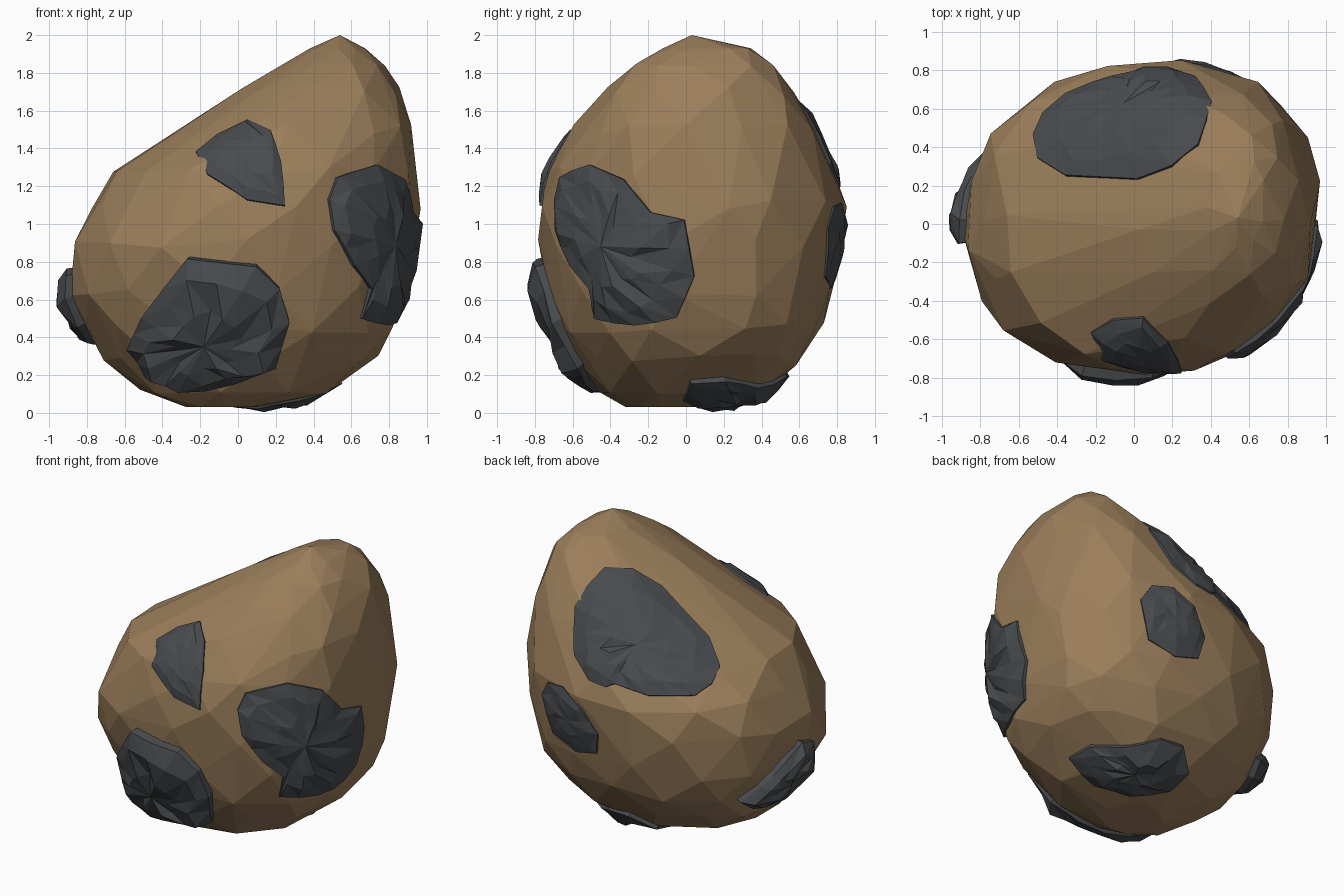
import bpy, bmesh, math, random
from mathutils import Vector
from mathutils.bvhtree import BVHTree

random.seed(7)
CENTRE = Vector((0.08, 0.05, 0.9))


def material(name, rgb):
    m = bpy.data.materials.new(name)
    m.diffuse_color = (*rgb, 1)
    return m


def make_object(bm, name, mat):
    bmesh.ops.recalc_face_normals(bm, faces=bm.faces)
    me = bpy.data.meshes.new(name)
    bm.to_mesh(me)
    me.materials.append(mat)
    ob = bpy.data.objects.new(name, me)
    bpy.context.collection.objects.link(ob)
    return ob


brown = material("brown_stone", (0.33, 0.21, 0.105))
dark = material("dark_mineral", (0.065, 0.07, 0.076))

# Boulder cross-sections: z, x min, x max, y min, y max, centre x, centre y
rings = [
    (0.03, -0.28, 0.10, -0.32, 0.06, -0.1, -0.12),
    (0.12, -0.52, 0.48, -0.46, 0.42, 0.0, 0.0),
    (0.28, -0.70, 0.74, -0.57, 0.60, 0.0, 0.05),
    (0.45, -0.81, 0.85, -0.67, 0.72, 0.0, 0.05),
    (0.65, -0.90, 0.91, -0.73, 0.78, 0.0, 0.02),
    (0.90, -0.88, 0.94, -0.77, 0.82, 0.0, 0.03),
    (1.10, -0.78, 0.96, -0.77, 0.85, 0.05, 0.1),
    (1.28, -0.66, 0.95, -0.73, 0.78, 0.1, -0.08),
    (1.50, -0.26, 0.91, -0.59, 0.68, 0.35, -0.06),
    (1.70, 0.02, 0.87, -0.42, 0.57, 0.5, 0.0),
    (1.85, 0.25, 0.78, -0.27, 0.47, 0.55, 0.05),
    (1.93, 0.38, 0.68, -0.12, 0.35, 0.55, 0.1),
]


def sgn_pow(v, p):
    return math.copysign(abs(v) ** p, v)


def squareness(i, c, s):
    """Lower is squarer; one value per corner, low and high on the boulder."""
    high = i > 6
    if s > 0:
        return (1.1 if high else 1.02) if c < 0 else 0.75
    if c < 0:
        return 0.95 if high else 0.87
    return 1.0 if high else 0.88


# Boulder: faceted hull around the jittered sections
bm = bmesh.new()
bm.verts.new((0.54, 0.03, 2.0))
for i, (z, x0, x1, y0, y1, cx, cy) in enumerate(rings):
    n = 14 if 1 < i < 9 else 9
    for k in range(n):
        a = 2 * math.pi * (k + 0.5 * (i % 2)) / n + random.uniform(-0.1, 0.1)
        c, s = math.cos(a), math.sin(a)
        p = squareness(i, c, s)
        c, s = sgn_pow(c, p), sgn_pow(s, p)
        f = random.uniform(0.985, 1.02)
        x = cx + f * c * ((x1 - cx) if c > 0 else (cx - x0))
        y = cy + f * s * ((y1 - cy) if s > 0 else (cy - y0))
        dz = random.uniform(-0.03, 0.03) if 0 < i < 11 else 0
        bm.verts.new((x, y, z + dz))
res = bmesh.ops.convex_hull(bm, input=bm.verts[:])
junk = {g for g in res["geom_interior"] + res["geom_unused"]
        if isinstance(g, bmesh.types.BMVert)}
bmesh.ops.delete(bm, geom=list(junk), context='VERTS')
bm.normal_update()
tree = BVHTree.FromBMesh(bm)
make_object(bm, "boulder", brown)


def on_rock(p, height):
    """Push a rough point radially on to the boulder and lift it."""
    d = (p - CENTRE).normalized()
    hit, normal, _, _ = tree.ray_cast(CENTRE + d * 3, -d)
    q = hit + (normal + d).normalized() * height
    q.z = max(q.z, 0)
    return q


def patch(name, outline, h, rough):
    """Rough mineral crust: shrinking rings of an outline laid on the rock."""
    pts = [Vector(p) for p in outline]
    mid = sum(pts, Vector()) / len(pts)
    loop = []
    for a, b in zip(pts, pts[1:] + pts[:1]):
        loop += [a, (a + b) / 2] if (a - b).length > 0.2 else [a]
    n = len(loop)
    bm = bmesh.new()
    rows = []
    for f, lift in ((1.0, -0.02), (0.98, 0.45), (0.72, 0.9), (0.38, 1.0)):
        row = []
        for p in loop:
            hh = lift if lift < 0 else h * lift * (1 + random.uniform(-rough, rough))
            g = f + (random.uniform(-0.08, 0.08) if f < 0.9 else 0)
            row.append(bm.verts.new(on_rock(mid.lerp(p, g), hh)))
        rows.append(row)
    tip = bm.verts.new(on_rock(mid, h))
    for r0, r1 in zip(rows, rows[1:]):
        for k in range(n):
            j = (k + 1) % n
            bm.faces.new((r0[k], r0[j], r1[j]))
            bm.faces.new((r0[k], r1[j], r1[k]))
    for k in range(n):
        bm.faces.new((rows[-1][k], rows[-1][(k + 1) % n], tip))
    make_object(bm, name, dark)


# Mineral patches around the boulder
patch("front_patch", [
    (-0.66, -0.48, 0.28), (-0.53, -0.6, 0.5), (-0.25, -0.72, 0.83), (0.1, -0.75, 0.79),
    (0.22, -0.72, 0.67), (0.27, -0.66, 0.5), (0.2, -0.55, 0.25), (0, -0.52, 0.16),
    (-0.32, -0.4, 0.11), (-0.52, -0.4, 0.15)], 0.1, 0.3)
patch("upper_front_patch", [
    (-0.22, -0.55, 1.37), (-0.12, -0.52, 1.5), (0.05, -0.48, 1.55), (0.17, -0.56, 1.45),
    (0.22, -0.65, 1.3), (0.25, -0.76, 1.09), (0.05, -0.75, 1.12), (-0.15, -0.66, 1.24)],
    0.03, 0.1)
patch("right_patch", [
    (0.5, -0.74, 1.15), (0.54, -0.7, 1.27), (0.7, -0.48, 1.3), (0.78, -0.28, 1.2),
    (0.85, -0.16, 1.05), (0.92, 0, 1.02), (0.93, 0.05, 0.72), (0.89, -0.05, 0.48),
    (0.82, -0.28, 0.44), (0.67, -0.5, 0.48), (0.69, -0.5, 0.66), (0.6, -0.6, 0.78),
    (0.52, -0.72, 0.97)], 0.045, 0.4)
patch("upper_back_patch", [
    (-0.47, 0.42, 1.2), (-0.42, 0.52, 1.15), (-0.2, 0.68, 1.15), (0, 0.75, 1.2),
    (0.05, 0.84, 1.2), (0.18, 0.86, 1.22), (0.33, 0.78, 1.33), (0.39, 0.6, 1.55),
    (0.3, 0.35, 1.65), (0.18, 0.25, 1.62), (0.03, 0.2, 1.56), (-0.3, 0.22, 1.36),
    (-0.43, 0.3, 1.25)], 0.035, 0.35)
patch("back_patch", [
    (0.56, 0.72, 0.98), (0.5, 0.76, 1.09), (0.36, 0.8, 1.11), (0.21, 0.83, 1.02),
    (0.1, 0.82, 0.85), (0.13, 0.78, 0.7), (0.3, 0.75, 0.66), (0.48, 0.7, 0.73)],
    0.025, 0.3)
patch("left_patch", [
    (-0.88, -0.1, 0.62), (-0.9, -0.1, 0.73), (-0.87, 0.02, 0.77), (-0.85, 0.17, 0.68),
    (-0.78, 0.32, 0.55), (-0.72, 0.42, 0.42), (-0.72, 0.3, 0.36), (-0.8, 0.1, 0.36),
    (-0.85, -0.05, 0.45)], 0.09, 0.15)
patch("bottom_patch", [
    (0.55, 0.02, 0.17), (0.52, 0.2, 0.2), (0.38, 0.35, 0.21), (0.22, 0.52, 0.22),
    (0.05, 0.54, 0.21), (-0.08, 0.42, 0.14), (-0.1, 0.25, 0.05), (0.1, 0.08, 0.03),
    (0.32, -0.02, 0.06)], 0.05, 0.4)
